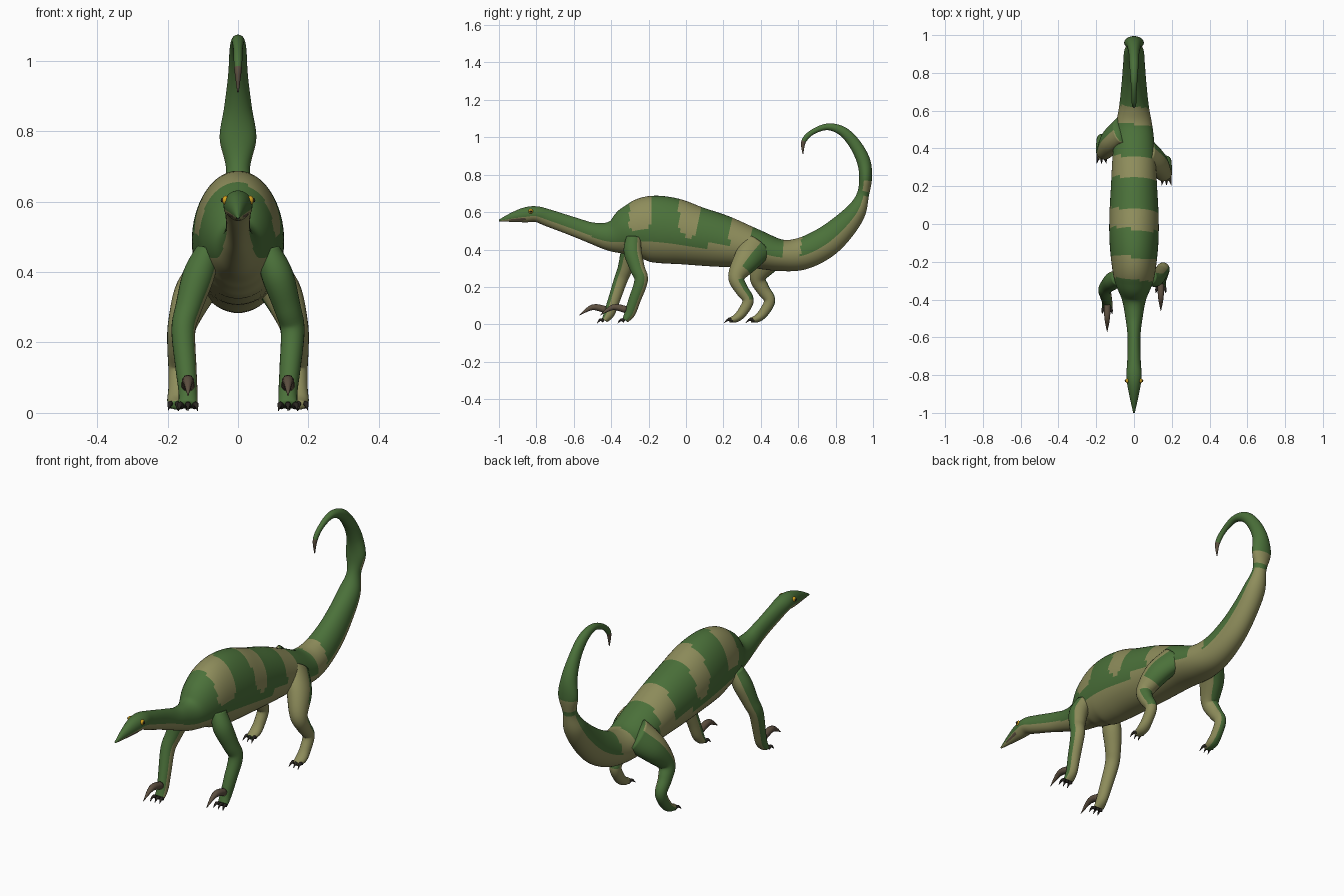
import bpy, bmesh, math
from mathutils import Vector

cube = bpy.data.objects.get("Cube")
if cube:
    bpy.data.objects.remove(cube, do_unlink=True)


def material(name, r, g, b):
    m = bpy.data.materials.new(name)
    m.use_nodes = True
    m.diffuse_color = (r, g, b, 1)
    bsdf = m.node_tree.nodes["Principled BSDF"]
    bsdf.inputs["Base Color"].default_value = (r, g, b, 1)
    bsdf.inputs["Roughness"].default_value = 0.8
    return m


MATS = [material("back green", .07, .165, .042), material("belly tan", .27, .265, .105),
        material("claw brown", .11, .08, .052), material("toe claw dark", .022, .019, .015),
        material("eye yellow", .65, .36, .015)]
GREEN, TAN, BROWN, DARK, YELLOW = range(len(MATS))


def finish(bm, name, smooth=True):
    bmesh.ops.recalc_face_normals(bm, faces=bm.faces)
    mesh = bpy.data.meshes.new(name)
    bm.to_mesh(mesh)
    bm.free()
    for m in MATS:
        mesh.materials.append(m)
    for p in mesh.polygons:
        p.use_smooth = smooth
    obj = bpy.data.objects.new(name, mesh)
    bpy.context.collection.objects.link(obj)
    return obj


def spline(pts, u):
    """Smooth curve through stations of any dimension."""
    i = min(int(u), len(pts) - 2)
    t = u - i
    a, b, c, d = (pts[max(0, min(len(pts) - 1, i + k))] for k in (-1, 0, 1, 2))
    return [q + .5 * t * (r - p + t * (2 * p - 5 * q + 4 * r - s + t * (3 * (q - r) + s - p)))
            for p, q, r, s in zip(a, b, c, d)]


def loft(name, stations, colour, steps=5, segs=16):
    """Elliptical tube through (x, y, z, half width, half depth) stations.
    colour(u, up, side, centre) picks the material of each face."""
    bm = bmesh.new()
    total = (len(stations) - 1) * steps
    samples = [spline(stations, k / steps) for k in range(total + 1)]
    rings = []
    for k, s in enumerate(samples):
        before, after = samples[max(0, k - 1)], samples[min(total, k + 1)]
        tangent = (Vector(after[:3]) - Vector(before[:3])).normalized()
        side = (Vector((1, 0, 0)) - tangent * tangent.x).normalized()
        up = side.cross(tangent)
        ring = []
        for j in range(segs):
            a = math.tau * j / segs
            ring.append(bm.verts.new(Vector(s[:3]) + side * max(s[3], .001) * math.sin(a)
                                     + up * max(s[4], .001) * math.cos(a)))
        rings.append(ring)
    for k in range(total):
        for j in range(segs):
            n = (j + 1) % segs
            f = bm.faces.new((rings[k][j], rings[k][n], rings[k + 1][n], rings[k + 1][j]))
            a = math.tau * (j + .5) / segs
            f.material_index = colour((k + .5) / steps, math.cos(a), math.sin(a),
                                      f.calc_center_median())
    for ring, u in ((rings[0], 0), (rings[-1], len(stations) - 1)):
        f = bm.faces.new(ring)
        f.material_index = colour(u, 0, 0, f.calc_center_median())
    return finish(bm, name)


# Body: beak to tail tip, as y, z, half width, half depth
SPINE = [(-1, .555, .004, .004), (-.93, .572, .02, .025), (-.86, .585, .034, .04),
         (-.8, .589, .041, .042), (-.73, .567, .036, .046), (-.6, .522, .034, .05),
         (-.5, .488, .045, .057), (-.4, .472, .064, .083), (-.3, .495, .103, .14),
         (-.2, .51, .12, .175), (-.08, .5, .13, .177), (.05, .473, .13, .158),
         (.2, .443, .122, .138), (.35, .408, .114, .108), (.5, .37, .1, .085),
         (.62, .378, .079, .086), (.74, .435, .066, .083), (.84, .52, .058, .07),
         (.91, .605, .052, .053), (.945, .69, .034, .033), (.96, .78, .052, .034),
         (.95, .87, .039, .036), (.905, .96, .028, .032), (.84, 1.03, .024, .026),
         (.76, 1.056, .018, .018), (.68, 1.03, .013, .014), (.63, .98, .011, .013),
         (.625, .91, .002, .002)]


def body_colour(u, up, side, p):
    if u > 26:
        return BROWN
    if .7 < u < 2 and -.75 < up < -.35:
        return BROWN                                  # mouth line
    edge = -.25 if u < 6 else -.38 if u < 11.5 else -.15
    edge += .04 * math.sin(p.y * 31)
    if u < 19 and up < edge:
        return TAN
    if 19.2 < u < 19.9 and up < .3:
        return TAN                                    # ring on the tail
    if u < 16:
        y = p.y + .1 * p.x
        for middle, half, low in ((-.235, .06, .3), (.025, .052, .25),
                                  (.3, .056, -.2), (.575, .046, -.3)):
            if ((y - middle) / half) ** 2 + (max(0, low - up) / .35) ** 2 < 1:
                return TAN
    return GREEN


loft("body", [(0,) + s for s in SPINE], body_colour, steps=8, segs=48)


def plain(index):
    return lambda u, up, side, p: index


def claw(name, x, y, z, length, drop, r, index, splay=0):
    """Curved tapering claw pointing forward."""
    loft(name, [(x, y, z, r, r), (x + splay / 2, y - length * .5, z + r * .7, r * .8, r * .8),
                (x + splay, y - length, z - drop, .001, .001)], plain(index), 4, 10)


# Leg columns: x, z, half width, half depth; each side has its own stride in y
FRONT = [(.085, .46, .035, .04), (.112, .39, .045, .048), (.14, .3, .038, .04),
         (.155, .235, .034, .036), (.148, .13, .03, .032), (.142, .06, .027, .029),
         (.142, .022, .027, .017)]
HIND = [(.065, .42, .05, .085), (.122, .345, .056, .072), (.157, .255, .042, .045),
        (.168, .19, .033, .036), (.17, .13, .028, .03), (.171, .07, .027, .027),
        (.172, .034, .029, .022), (.172, .022, .022, .013)]
FRONT_Y = {"left": (-.28, -.285, -.26, -.24, -.275, -.3, -.325),
           "right": (-.285, -.3, -.325, -.35, -.385, -.41, -.435)}
HIND_Y = (.385, .325, .27, .295, .332, .305, .27, .23)

for sign, label in ((1, "left"), (-1, "right")):
    def front_colour(u, up, side, p, sign=sign):
        outer = side * sign
        return TAN if up - (.3 if sign > 0 else .8) * outer > .2 else GREEN

    def hind_colour(u, up, side, p, sign=sign):
        if sign > 0:
            green = (up > .1 and u < 1.5) or (2.3 < u < 4 and up > .3)
        else:
            green = up > -.35 and side * sign > -.6
        return GREEN if green else TAN

    loft(label + "_front_leg", [(sign * x, y, z, w, d) for (x, z, w, d), y
                                in zip(FRONT, FRONT_Y[label])], front_colour, 6, 24)
    stride = 0 if sign > 0 else .115
    loft(label + "_hind_leg", [(sign * x, y + stride, z, w, d) for (x, z, w, d), y
                               in zip(HIND, HIND_Y)], hind_colour, 6, 24)

    # Large raised thumb claw and small toe claws
    fy = FRONT_Y[label][-1]
    claw(label + "_thumb_claw", sign * .142, fy + .005, .078, .14, .03, .019, BROWN)
    for k in (-1, 0, 1):
        claw(label + "_front_toe_claw", sign * .142 + k * .019, fy - .005, .018,
             .035, .012, .009, DARK, k * .008)
        claw(label + "_hind_toe_claw", sign * .172 + k * .016, HIND_Y[-1] + stride + .02,
             .02, .045, .012, .009, DARK, k * .01)

    # Eyes
    for part, x, r, index in (("eye", .035, .013, YELLOW), ("pupil", .0445, .006, DARK)):
        bm = bmesh.new()
        bmesh.ops.create_uvsphere(bm, u_segments=14, v_segments=8, radius=r)
        for f in bm.faces:
            f.material_index = index
        eye = finish(bm, label + "_" + part)
        eye.location = (sign * x, -.83, .604)
        eye.scale.x = .8
